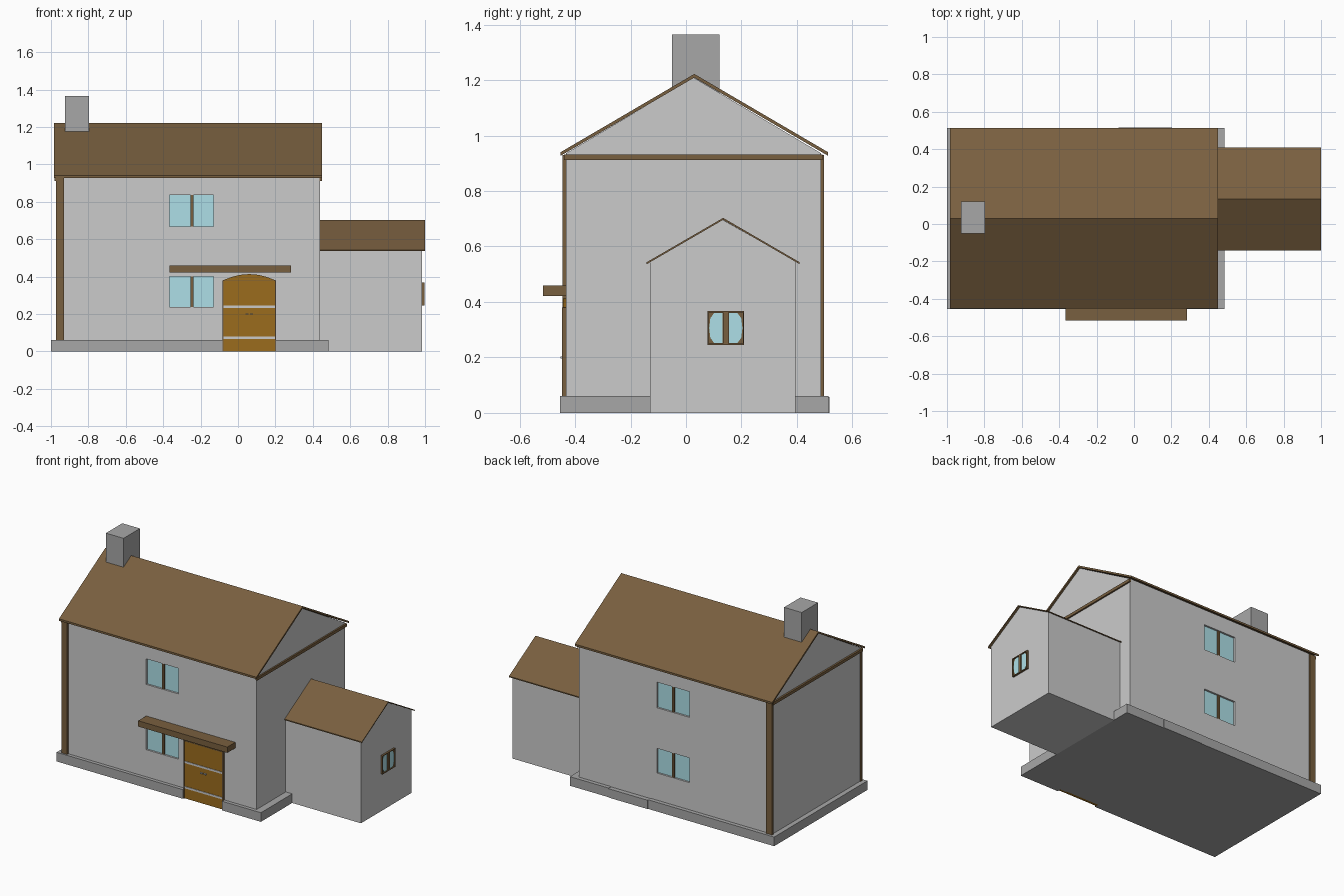
import bpy, bmesh, math

if "Cube" in bpy.data.objects:
    bpy.data.objects.remove(bpy.data.objects["Cube"])

BROWN = (0.19, 0.115, 0.05, 1)
DOOR = (0.33, 0.15, 0.0125, 1)
GLASS = (0.42, 0.74, 0.80, 1)
STONE = (0.39, 0.39, 0.39, 1)


def material(name, color):
    m = bpy.data.materials.new(name)
    m.diffuse_color = color
    m.use_nodes = True
    m.node_tree.nodes["Principled BSDF"].inputs["Base Color"].default_value = m.diffuse_color
    return m


brown = material("timber_brown", BROWN)
door_wood = material("door_wood", DOOR)
glass = material("window_glass", GLASS)
stone = material("dark_stone", STONE)


def finish(name, bm, mat):
    bmesh.ops.recalc_face_normals(bm, faces=bm.faces)
    me = bpy.data.meshes.new(name)
    bm.to_mesh(me)
    bm.free()
    ob = bpy.data.objects.new(name, me)
    bpy.context.collection.objects.link(ob)
    if mat:
        me.materials.append(mat)
    return ob


def boxes(name, spans, mat=None):
    """One object from (x0, x1, y0, y1, z0, z1) boxes."""
    bm = bmesh.new()
    for x0, x1, y0, y1, z0, z1 in spans:
        verts = bmesh.ops.create_cube(bm, size=1)["verts"]
        bmesh.ops.scale(bm, vec=(x1 - x0, y1 - y0, z1 - z0), verts=verts)
        bmesh.ops.translate(bm, vec=((x0 + x1) / 2, (y0 + y1) / 2, (z0 + z1) / 2), verts=verts)
    return finish(name, bm, mat)


def prism(name, outline, axis, a, b, mat=None):
    """Extrude a 2D outline along x (outline is y,z) or y (outline is x,z)."""
    bm = bmesh.new()
    place = (lambda p, t: (t, p[0], p[1])) if axis == "x" else (lambda p, t: (p[0], t, p[1]))
    face = bm.faces.new([bm.verts.new(place(p, a)) for p in outline])
    new = bmesh.ops.extrude_face_region(bm, geom=[face])["geom"]
    bmesh.ops.translate(bm, vec=place((0, 0), b - a),
                        verts=[v for v in new if isinstance(v, bmesh.types.BMVert)])
    return finish(name, bm, mat)


def house(name, y0, y1, eave, apex, x0, x1, z0=0.0):
    mid = (y0 + y1) / 2
    return prism(name, [(y0, z0), (y1, z0), (y1, eave), (mid, apex), (y0, eave)], "x", x0, x1)


def roof(name, y0, y1, eave, apex, t, x0, x1):
    mid = (y0 + y1) / 2
    pts = [(y0, eave), (mid, apex), (y1, eave), (y1, eave - t), (mid, apex - t), (y0, eave - t)]
    return prism(name, pts, "x", x0, x1, brown)


# Stone plinth, interrupted at the front door
boxes("plinth", [(-1.0, -0.083, -0.455, 0.513, 0, 0.06),
                 (0.203, 0.485, -0.455, 0.513, 0, 0.06)], stone)
boxes("plinth_middle", [(-0.083, 0.203, -0.43, 0.517, 0, 0.058)], stone)

# Main house and side annex
main = house("main_walls", -0.432, 0.487, 0.936, 1.209, -0.968, 0.438, 0.05)
roof("main_roof", -0.452, 0.512, 0.94, 1.222, 0.013, -0.985, 0.45)
house("annex_walls", -0.13, 0.395, 0.546, 0.696, 0.43, 0.985)
roof("annex_roof", -0.142, 0.41, 0.543, 0.703, 0.007, 0.43, 1.0)
boxes("chimney", [(-0.925, -0.797, -0.05, 0.12, 1.13, 1.365)], stone)

# Gable beams and the two left corner posts
boxes("gable_beams", [(-0.98, -0.966, -0.44, 0.492, 0.912, 0.931),
                      (0.436, 0.448, -0.44, 0.492, 0.912, 0.931)], brown)
boxes("corner_posts", [(-0.973, -0.93, -0.445, -0.425, 0.06, 0.93),
                       (-0.973, -0.93, 0.48, 0.497, 0.06, 0.93)], brown)

# Recessed windows on front and back, two storeys each
W0, W1, WM = -0.365, -0.13, -0.245
recesses, panes, mullions = [], [], []
for z0, z1 in ((0.238, 0.40), (0.667, 0.835)):
    for wall, inward in ((-0.432, 1), (0.487, -1)):
        def span(p, q):
            return sorted((wall + p * inward, wall + q * inward))
        recesses.append((W0, W1, *span(-0.02, 0.016), z0, z1))
        panes.append((W0, W1, *span(0.012, 0.018), z0, z1))
        mullions.append((WM - 0.008, WM + 0.008, *span(0.002, 0.018), z0, z1))
cutter = boxes("window_cutter", recesses)
cutter.hide_render = True
cutter.hide_viewport = True
cut = main.modifiers.new("window_recesses", "BOOLEAN")
cut.object = cutter
cut.solver = "EXACT"
boxes("window_panes", panes, glass)
boxes("window_mullions", mullions, brown)

# Arched double door with metal bands and handles, canopy above
DX0, DX1, DM = -0.08, 0.2, 0.06
arch = []
for i in range(7):
    t = -1 + i / 3
    arch.append((DM - t * 0.14, 0.38 + 0.033 * (1 - t * t)))
prism("front_door", [(DX0, 0), (DX1, 0)] + arch, "y", -0.443, -0.425, door_wood)
boxes("door_frame", [(DX0 - 0.004, DX0 + 0.002, -0.447, -0.425, 0, 0.38),
                     (DX1 - 0.002, DX1 + 0.004, -0.447, -0.425, 0, 0.38),
                     (DX0, DX1, -0.445, -0.43, 0.375, 0.38)], brown)
boxes("door_bands", [(DX0 + 0.003, DX1 - 0.003, -0.446, -0.44, z, z + 0.013)
                     for z in (0.067, 0.233)])
boxes("door_handles", [(DM + s - 0.008, DM + s + 0.008, -0.452, -0.44, 0.196, 0.203)
                       for s in (-0.013, 0.013)])
boxes("door_canopy", [(-0.365, 0.283, -0.515, -0.425, 0.422, 0.46)], brown)

# Annex end window: framed, two panes with rounded outer corners
AM = 0.1435
boxes("annex_window_frame", [(0.98, 0.99, 0.077, 0.21, 0.245, 0.367),
                             (0.98, 0.997, 0.077, 0.082, 0.245, 0.367),
                             (0.98, 0.997, 0.205, 0.21, 0.245, 0.367),
                             (0.98, 0.997, 0.077, 0.21, 0.245, 0.25),
                             (0.98, 0.997, 0.077, 0.21, 0.362, 0.367),
                             (0.98, 0.997, AM - 0.01, AM + 0.01, 0.245, 0.367)], brown)
for side, label in ((-1, "left"), (1, "right")):
    pts = [(AM + side * 0.012, 0.252), (AM + side * 0.042, 0.252)]
    for i in range(5):
        a = -math.pi / 2 + i * math.pi / 4
        pts.append((AM + side * (0.045 + 0.015 * math.cos(a)), 0.306 + 0.05 * math.sin(a)))
    pts += [(AM + side * 0.042, 0.360), (AM + side * 0.012, 0.360)]
    prism("annex_pane_" + label, pts, "x", 0.985, 0.992, glass)
